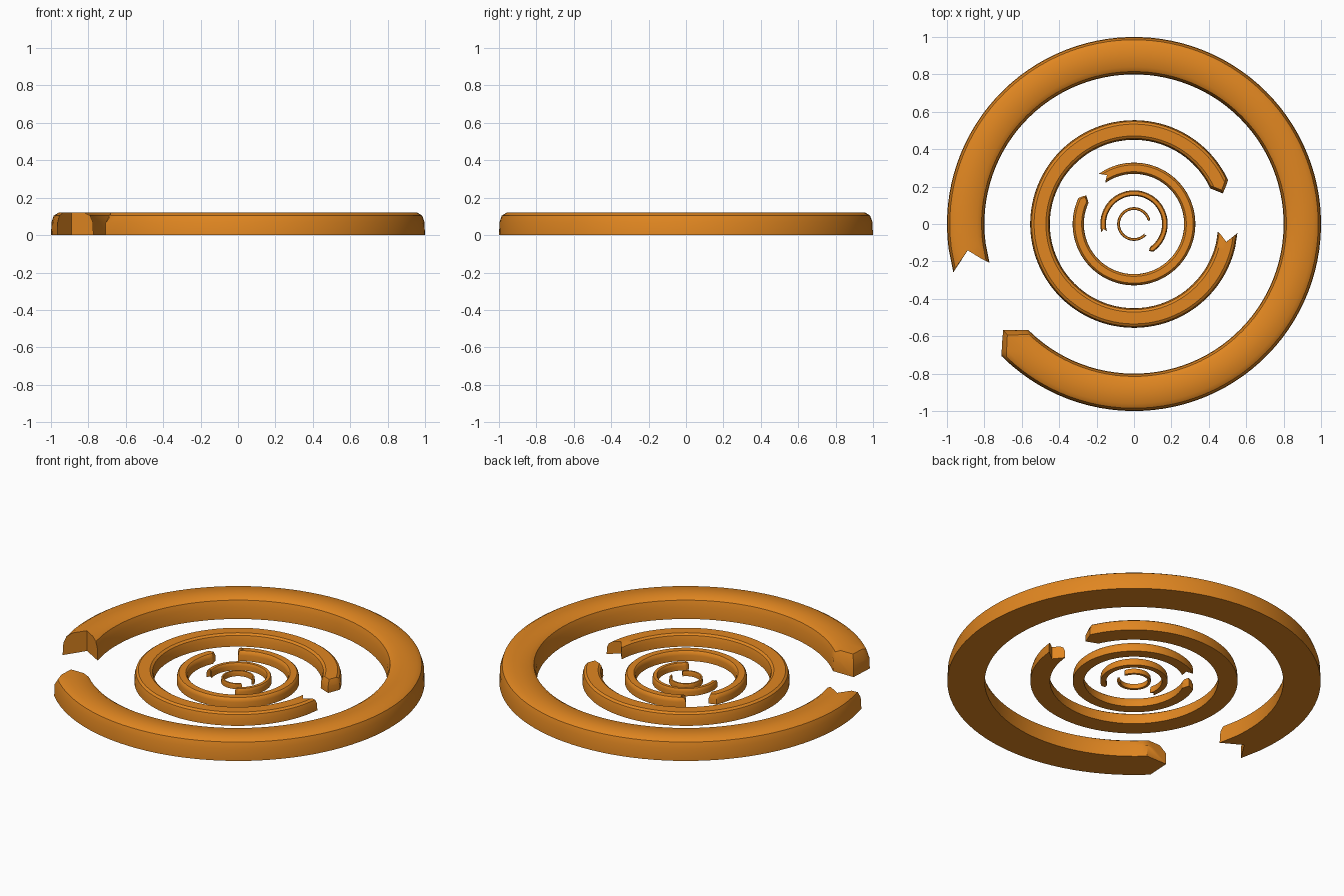
import bpy, bmesh
from math import radians, sin, cos

if "Cube" in bpy.data.objects:
    bpy.data.objects.remove(bpy.data.objects["Cube"])

orange = bpy.data.materials.new("orange")
orange.diffuse_color = (0.75, 0.24, 0.015, 1)
orange.use_nodes = True
orange.node_tree.nodes["Principled BSDF"].inputs["Base Color"].default_value = orange.diffuse_color

# Arched cross-section: (sideways -1..1, height 0..1), split down the middle
HALF = [(1, 0), (0.97, 0.58), (0.85, 0.87), (0.6, 1)]
PROFILE = HALF + [(0, 1)] + [(-s, z) for s, z in reversed(HALF)] + [(0, 0)]
N, TOP_MID, BOTTOM_MID = len(PROFILE), 4, 9
POINT = 6.0      # how far the arrow point leads its corners, in degrees


def arc_ring(name, outer, inner, height, start, span, steps=96):
    """Open ring with an arrow point at the start and a matching notch at the end."""
    mid, half = (outer + inner) / 2, (outer - inner) / 2
    bm = bmesh.new()

    def section(angle, point=0.0, top=1.0):
        loop = []
        for s, z in PROFILE:
            a = radians(angle - point * (1 - abs(s)))
            r = mid + s * half
            loop.append(bm.verts.new((r * cos(a), r * sin(a), min(z, top) * height)))
        return loop

    # Lowered arrow tip, then the plain arc, then the notched end
    rings = [section(start, POINT, 0.55), section(start + 2.2, POINT)]
    first, last = start + 4.5, start + span - POINT - 1.5
    rings += [section(first + (last - first) * i / steps) for i in range(steps + 1)]
    rings.append(section(start + span, POINT))

    for a, b in zip(rings, rings[1:]):
        for i in range(N):
            j = (i + 1) % N
            bm.faces.new((a[i], a[j], b[j], b[i]))
    # Each end is two faces meeting at the middle
    for r in (rings[0], rings[-1]):
        bm.faces.new([r[BOTTOM_MID]] + r[:TOP_MID + 1])
        bm.faces.new(r[TOP_MID:])
    bmesh.ops.recalc_face_normals(bm, faces=bm.faces)

    mesh = bpy.data.meshes.new(name)
    bm.to_mesh(mesh)
    bm.free()
    mesh.materials.append(orange)
    obj = bpy.data.objects.new(name, mesh)
    bpy.context.collection.objects.link(obj)
    bpy.ops.object.select_all(action='DESELECT')
    obj.select_set(True)
    bpy.context.view_layer.objects.active = obj
    bpy.ops.object.shade_smooth_by_angle(angle=radians(35))


# Five concentric rings, from the outside in
arc_ring("outer_ring", 1.0, 0.8, 0.12, 225, 330)
arc_ring("second_ring", 0.555, 0.45, 0.072, 25, 330)
arc_ring("third_ring", 0.328, 0.268, 0.056, 155, 330)
arc_ring("fourth_ring", 0.18, 0.15, 0.042, 305, 250)
arc_ring("inner_ring", 0.09, 0.075, 0.03, 17, 302)
